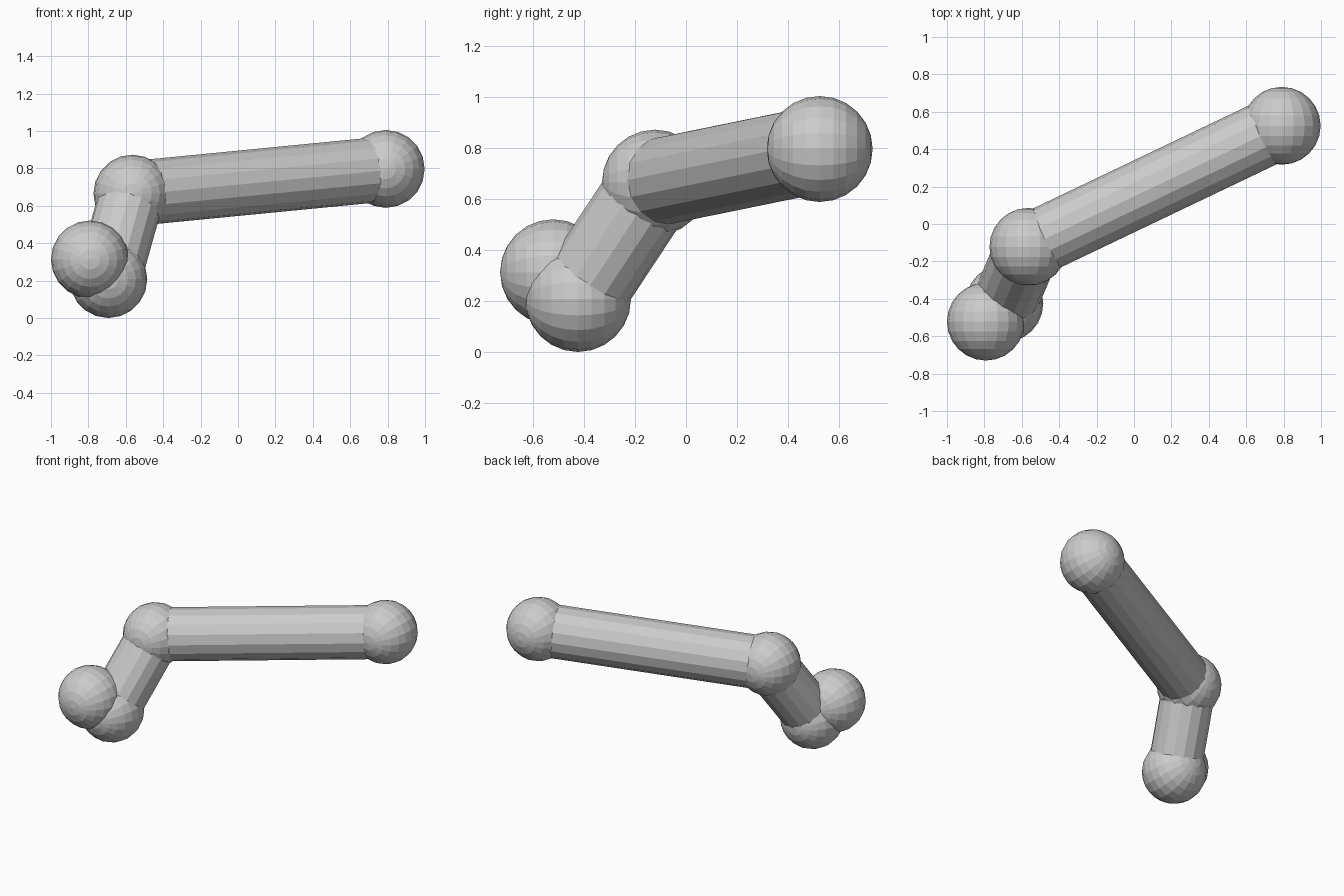
import bpy
from math import radians
from mathutils import Vector

if "Cube" in bpy.data.objects:
    bpy.data.objects.remove(bpy.data.objects["Cube"])

BALL_R, ROD_R = 0.208, 0.174
joints = [Vector(p) for p in ((0.79, 0.525, 0.797), (-0.565, -0.122, 0.665),
                              (-0.693, -0.424, 0.208), (-0.792, -0.522, 0.313))]

# Ball joints, poles along y
for i, p in enumerate(joints):
    bpy.ops.mesh.primitive_uv_sphere_add(segments=20, ring_count=12, radius=BALL_R,
                                         location=p, rotation=(radians(90), 0, 0))
    bpy.context.object.name = f"ball_joint_{i + 1}"

# Straight rods linking neighbouring balls
for i, (a, b) in enumerate(zip(joints, joints[1:])):
    d = b - a
    bpy.ops.mesh.primitive_cylinder_add(vertices=16, radius=ROD_R, depth=d.length,
                                        location=(a + b) / 2)
    rod = bpy.context.object
    rod.name = f"rod_{i + 1}"
    rod.rotation_euler = d.to_track_quat('Z', 'Y').to_euler()
